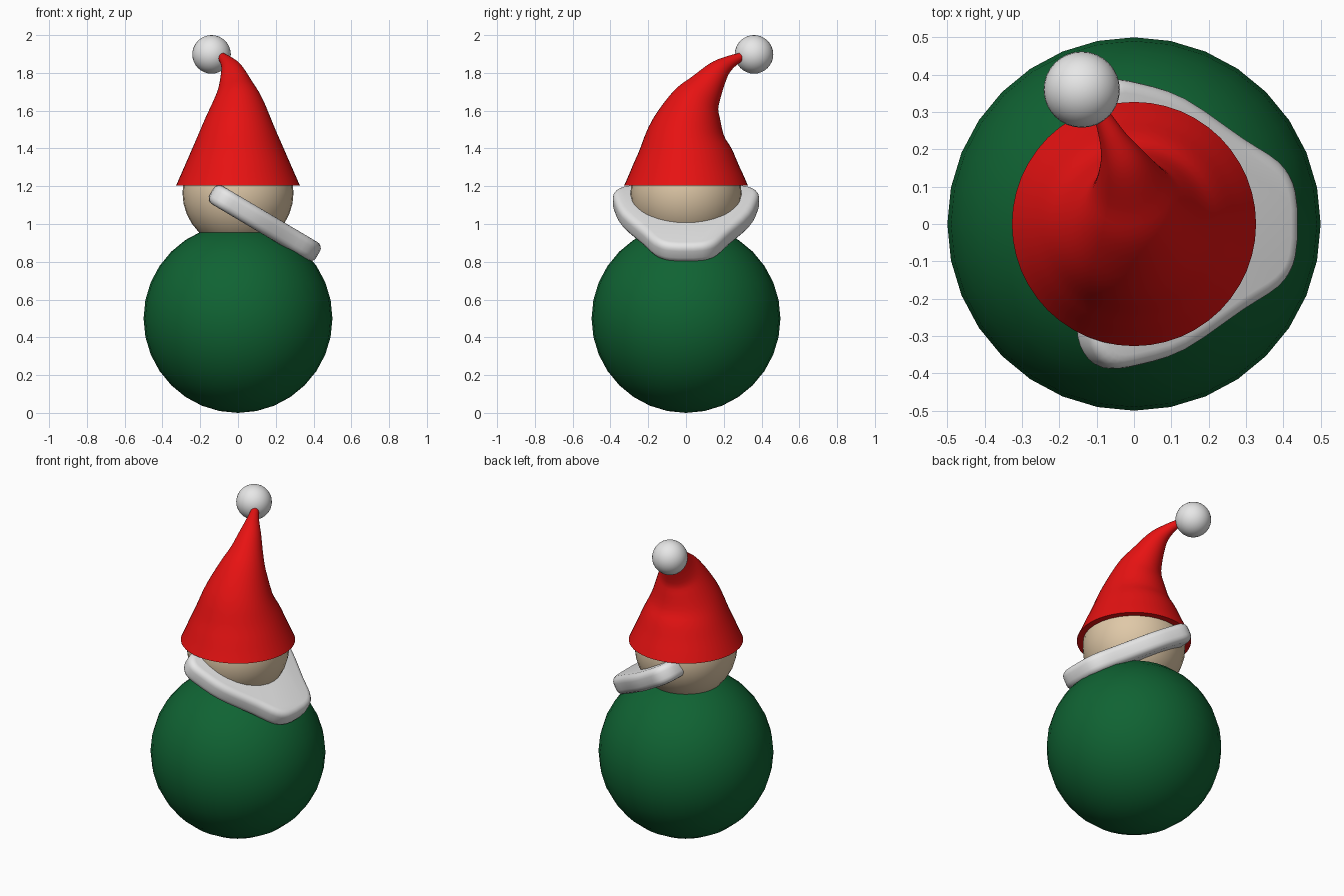
import bpy, bmesh, math
from mathutils import Vector, Matrix

if "Cube" in bpy.data.objects:
    bpy.data.objects.remove(bpy.data.objects["Cube"], do_unlink=True)


def material(name, rgb):
    m = bpy.data.materials.new(name)
    m.use_nodes = True
    m.diffuse_color = (*rgb, 1)
    m.node_tree.nodes["Principled BSDF"].inputs["Base Color"].default_value = (*rgb, 1)
    return m


GREEN = material("dark green", (0.005, 0.125, 0.033))
RED = material("red", (0.8, 0.006, 0.006))
SKIN = material("skin beige", (0.74, 0.58, 0.39))
WHITE = material("white", (0.8, 0.8, 0.8))


def finish(ob, mat, angle=50):
    ob.data.materials.append(mat)
    bpy.ops.object.select_all(action='DESELECT')
    ob.select_set(True)
    bpy.context.view_layer.objects.active = ob
    bpy.ops.object.shade_smooth_by_angle(angle=math.radians(angle))
    return ob


def ball(name, centre, radius, mat):
    bpy.ops.mesh.primitive_uv_sphere_add(segments=32, ring_count=16, radius=radius, location=centre)
    ob = bpy.context.object
    ob.name = name
    return finish(ob, mat)


def from_bmesh(name, bm, mat, angle=50):
    bmesh.ops.recalc_face_normals(bm, faces=bm.faces)
    me = bpy.data.meshes.new(name)
    bm.to_mesh(me)
    bm.free()
    ob = bpy.data.objects.new(name, me)
    bpy.context.collection.objects.link(ob)
    return finish(ob, mat, angle)


def spline(points, steps):
    """Smooth curve through the points, any dimension."""
    p = [Vector(q) for q in points]
    p = [p[0] * 2 - p[1]] + p + [p[-1] * 2 - p[-2]]
    out = []
    for a, b, c, d in zip(p, p[1:], p[2:], p[3:]):
        for i in range(steps):
            t = i / steps
            out.append((b * 2 + (c - a) * t + (a * 2 - b * 5 + c * 4 - d) * t * t
                        + (b * 3 - a - c * 3 + d) * t ** 3) / 2)
    return out + [p[-2]]


# Body, head and pompom
ball("body", (0, 0, 0.5), 0.5, GREEN)
ball("head", (0, 0, 1.165), 0.294, SKIN)
ball("hat_pompom", (-0.14, 0.36, 1.898), 0.102, WHITE)

# Bent pointed hat: rings of shrinking radius swept along a curved path (x, y, z, radius)
path = spline([(0, 0, 1.205, 0.327), (0, 0, 1.34, 0.268), (0, 0.005, 1.48, 0.207),
               (0, 0.045, 1.625, 0.143), (-0.01, 0.1, 1.715, 0.098),
               (-0.03, 0.167, 1.805, 0.062), (-0.055, 0.225, 1.852, 0.038),
               (-0.085, 0.29, 1.885, 0.022)], 4)
SIDES = 48
bm = bmesh.new()
rings = []
for i, p in enumerate(path):
    tangent = (path[min(i + 1, len(path) - 1)] - path[max(i - 1, 0)]).xyz
    if i == 0:
        tangent = Vector((0, 0, 1))
    turn = Vector((0, 0, 1)).rotation_difference(tangent)
    ring = []
    for k in range(SIDES):
        a = math.tau * k / SIDES
        ring.append(bm.verts.new(p.xyz + turn @ Vector((math.cos(a), math.sin(a), 0)) * p.w))
    rings.append(ring)
for lo, hi in zip(rings, rings[1:]):
    for k in range(SIDES):
        n = (k + 1) % SIDES
        bm.faces.new((lo[k], lo[n], hi[n], hi[k]))
bm.faces.new(rings[0])
bm.faces.new(rings[-1])
from_bmesh("hat", bm, RED)

# Beard: rounded shield outline, mirrored across y, thickened and tilted down to the front
half = spline([(-0.16, 0.1), (-0.162, 0.27), (-0.14, 0.345), (-0.085, 0.385), (0, 0.378),
               (0.14, 0.338), (0.32, 0.232), (0.43, 0.17), (0.478, 0.11), (0.492, 0.04)], 3)
outline = [(u, v) for u, v in half] + [(u, -v) for u, v in reversed(half)]
THICK = 0.056
bm = bmesh.new()
base = bm.faces.new([bm.verts.new((u, v, -THICK)) for u, v in outline])
top = bmesh.ops.extrude_face_region(bm, geom=[base])
bmesh.ops.translate(bm, verts=[g for g in top["geom"] if isinstance(g, bmesh.types.BMVert)],
                    vec=(0, 0, 2 * THICK))
rim = [e for e in bm.edges if abs(e.verts[0].co.z - e.verts[1].co.z) < 0.001]
bmesh.ops.bevel(bm, geom=rim, offset=0.036, segments=4, profile=0.5, affect='EDGES')
bm.transform(Matrix.Translation((0, 0, 1.088)) @ Matrix.Rotation(math.radians(30.6), 4, 'Y'))
from_bmesh("beard", bm, WHITE, 60)
